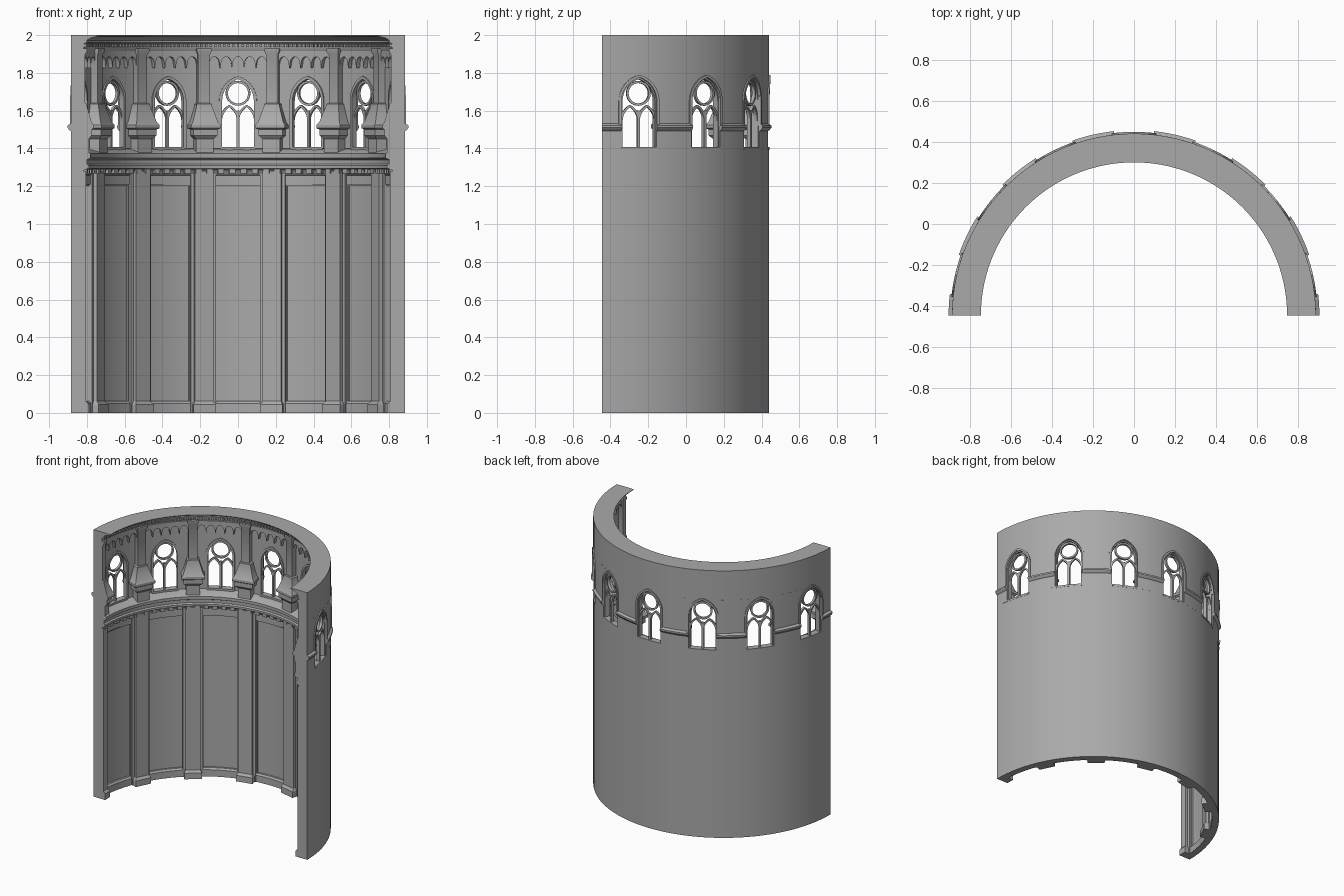
import bpy, bmesh, math
from math import sin, cos, pi, radians, sqrt

if "Cube" in bpy.data.objects:
    bpy.data.objects.remove(bpy.data.objects["Cube"])

BAYS = 7
BAY = pi / BAYS
CY, R, RIN = -0.445, 0.885, 0.85      # arc centre, outer and inner wall radius
RU = 0.87                             # radius at which widths are measured
HW, SILL, SPRING, APEX = 0.095, 1.4, 1.65, 1.775
bay_angles = [(i - BAYS // 2) * BAY for i in range(BAYS)]
pier_angles = [(i - BAYS / 2) * BAY for i in range(BAYS + 1)]
parts = {}


def mesh_of(name):
    return parts.setdefault(name, bmesh.new())


def polar(a, r, z):
    return (r * sin(a), CY + r * cos(a), z)


def skin(name, rings, closed=False):
    """Join equal rings of points into a tube, capped unless closed."""
    bm = mesh_of(name)
    rows = [[bm.verts.new(p) for p in ring] for ring in rings]
    n = len(rows[0])
    for i in range(len(rows) if closed else len(rows) - 1):
        p, q = rows[i], rows[(i + 1) % len(rows)]
        for j in range(n):
            k = (j + 1) % n
            bm.faces.new((p[j], p[k], q[k], q[j]))
    if not closed:
        bm.faces.new(rows[0])
        bm.faces.new(rows[-1])


def sweep(name, profile, a0, a1, steps):
    """Sweep an (r, z) profile, or a profile depending on angle, along the arc."""
    angles = [a0 + (a1 - a0) * i / steps for i in range(steps + 1)]
    fn = profile if callable(profile) else lambda a: profile
    skin(name, [[polar(a, r, z) for r, z in fn(a)] for a in angles])


def block(r0, r1, z0, z1):
    return [(r0, z0), (r1, z0), (r1, z1), (r0, z1)]


def ring(name, profile):
    sweep(name, profile, -pi / 2, pi / 2, BAYS * 8)


def pier(name, a, levels):
    """Stack of straight sections (z, half width, inner radius), halved at the ends."""
    lo = 0 if a < -1.5 else 1
    hi = 0 if a > 1.5 else 1
    rings = []
    for z, w, r in levels:
        pts = [(-w * lo, r), (w * hi, r), (w * hi, R - 0.015), (-w * lo, R - 0.015)]
        rings.append([(u * cos(a) + d * sin(a), CY + d * cos(a) - u * sin(a), z)
                      for u, d in pts])
    skin(name, rings)


def arch(hw, spring, apex, n=8):
    """Pointed arch from right springing over the apex to the left."""
    rad = (hw * hw + (apex - spring) ** 2) / (2 * hw)
    end = math.asin((apex - spring) / rad)
    half = [(hw - rad + rad * cos(end * i / n), spring + rad * sin(end * i / n))
            for i in range(n + 1)]
    return half + [(-u, z) for u, z in half[-2::-1]]


def bar(name, a, pts, width, r0, r1, closed=False):
    """Rectangular bar along a path drawn on the wall around angle a."""
    rings, n = [], len(pts)
    for i, (u, z) in enumerate(pts):
        p = pts[(i - 1) % n] if closed else pts[max(i - 1, 0)]
        q = pts[(i + 1) % n] if closed else pts[min(i + 1, n - 1)]
        length = math.hypot(q[0] - p[0], q[1] - p[1])
        nu, nz = -(q[1] - p[1]) / length * width / 2, (q[0] - p[0]) / length * width / 2
        rings.append([polar(a + (u + s * nu) / RU, r, z + s * nz)
                      for s, r in ((-1, r0), (-1, r1), (1, r1), (1, r0))])
    skin(name, rings, closed)


def head_height(u):
    rad = (HW * HW + (APEX - SPRING) ** 2) / (2 * HW)
    return SPRING + sqrt(max(rad ** 2 - (abs(u) + rad - HW) ** 2, 0))


# Wall: lower drum, upper drum, piers between windows and arched window heads
ring("lower_wall", block(0.86, R, 0, SILL))
ring("upper_wall", block(RIN, R, 1.78, 2.0))
win = HW / RU
for a in pier_angles:
    sweep("window_piers", block(RIN, R, SILL, 1.78), max(a - BAY / 2 + win, -pi / 2),
          min(a + BAY / 2 - win, pi / 2), 6)
for a in bay_angles:
    sweep("window_heads", lambda t: block(RIN, R, head_height((t - a) * RU), 1.78),
          a - win, a + win, 20)

# Base plinth, lower cornice and crowning cornice
ring("plinth", [(0.87, 0), (0.835, 0), (0.835, 0.05), (0.845, 0.062), (0.87, 0.062)])
ring("lower_cornice", [(0.87, 1.25), (0.83, 1.26), (0.815, 1.285), (0.79, 1.295), (0.79, 1.31),
                       (0.80, 1.318), (0.80, 1.34), (0.78, 1.35), (0.78, 1.372),
                       (0.795, 1.382), (0.87, 1.4)])
ring("crown_cornice", [(0.86, 1.91), (0.825, 1.915), (0.815, 1.935), (0.815, 1.955),
                       (0.80, 1.96), (0.80, 1.972), (0.78, 1.985), (0.748, 1.993),
                       (0.745, 2.0), (0.86, 2.0)])

# Dentils under the two cornices
for name, count, box in (("lower_dentils", 6, block(0.8, 0.84, 1.268, 1.292)),
                         ("crown_dentils", 15, block(0.803, 0.83, 1.937, 1.953))):
    step = BAY / count
    for i in range(BAYS * count):
        mid = -pi / 2 + (i + 0.5) * step
        sweep(name, box, mid - step * 0.27, mid + step * 0.27, 1)

# Pilasters of the lower storey, with buttress and shaft above
for a in pier_angles:
    pier("pilaster_backings", a, [(0, 0.068, 0.825), (1.27, 0.068, 0.825)])
    pier("pilasters", a, [(0, 0.06, 0.79), (0.045, 0.06, 0.79), (0.062, 0.05, 0.805),
                          (1.28, 0.05, 0.805)])
    pier("buttresses", a, [(1.375, 0.047, 0.79), (1.45, 0.047, 0.79), (1.468, 0.065, 0.775),
                           (1.5, 0.065, 0.775), (1.507, 0.08, 0.765), (1.525, 0.08, 0.765),
                           (1.54, 0.068, 0.775), (1.625, 0.042, 0.8), (1.635, 0.042, 0.8),
                           (1.64, 0.032, 0.805)])
    pier("shafts", a, [(1.63, 0.031, 0.81), (1.895, 0.031, 0.81), (1.915, 0.04, 0.8),
                       (1.93, 0.04, 0.8)])

# Framed wall panels
for a in bay_angles:
    side = 9.3 * pi / 180
    sweep("panel_lintels", block(0.838, 0.87, 1.21, 1.27), a - side, a + side, 8)
    path = [(-0.128, 0.06), (-0.128, 1.208), (0.128, 1.208), (0.128, 0.06)]
    for p, q in zip(path, path[1:]):
        n = 8 if p[1] == q[1] else 1
        line = [(p[0] + (q[0] - p[0]) * i / n, p[1] + (q[1] - p[1]) * i / n)
                for i in range(n + 1)]
        bar("panel_frames", a, line, 0.014, 0.845, 0.87)

# Hanging arcade below the crown
ARCHES = 5
for a in bay_angles:
    span = BAY - 0.07

    def scallop(t):
        x = ((t - a) / span + 0.5) * ARCHES
        f = 2 * abs((x + 1e-6) % 1 - 0.5)
        return block(0.825, 0.86, 1.825 + 0.06 * sqrt(max(1 - f ** 2.5, 0)), 1.92)
    sweep("arcade", scallop, a - span / 2, a + span / 2, ARCHES * 10)

# Windows: frames, hoods, mullions and tracery
for a in bay_angles:
    outline = [(HW, SILL)] + arch(HW, SPRING, APEX) + [(-HW, SILL)]
    bar("window_frames", a, outline, 0.016, 0.842, 0.878)
    bar("window_sills", a, [(-HW, SILL), (0, SILL), (HW, SILL)], 0.014, 0.842, 0.887)
    hood = [(HW + 0.006, 1.52)] + arch(HW + 0.006, SPRING, APEX + 0.008) + [(-HW - 0.006, 1.52)]
    bar("window_hoods", a, hood, 0.014, 0.87, 0.893)
    bar("mullions", a, [(0, SILL), (0, 1.6)], 0.014, 0.855, 0.877)
    for s in (-1, 1):
        lancet = [(u + s * 0.046, z) for u, z in arch(0.046, 1.545, 1.625, 6)]
        bar("lancet_tracery", a, lancet, 0.012, 0.857, 0.875)
    circle = [(0.06 * cos(i * pi / 12), 1.692 + 0.06 * sin(i * pi / 12)) for i in range(24)]
    bar("round_tracery", a, circle, 0.012, 0.857, 0.875, True)

# Outer string course between the windows
course = [(0.88, 1.49), (0.893, 1.497), (0.902, 1.51), (0.902, 1.522), (0.88, 1.535)]
for a in pier_angles:
    sweep("string_course", course, max(a - BAY / 2 + win, -pi / 2),
          min(a + BAY / 2 - win, pi / 2), 6)

# Finish meshes with one stone colour
stone = bpy.data.materials.new("grey_stone")
stone.use_nodes = True
colour = (0.4, 0.4, 0.4, 1)
stone.diffuse_color = colour
stone.node_tree.nodes["Principled BSDF"].inputs["Base Color"].default_value = colour
bpy.ops.object.select_all(action="DESELECT")
for name, bm in parts.items():
    bmesh.ops.recalc_face_normals(bm, faces=bm.faces)
    mesh = bpy.data.meshes.new(name)
    bm.to_mesh(mesh)
    bm.free()
    mesh.materials.append(stone)
    obj = bpy.data.objects.new(name, mesh)
    bpy.context.collection.objects.link(obj)
    obj.select_set(True)
    bpy.context.view_layer.objects.active = obj
bpy.ops.object.shade_smooth_by_angle(angle=radians(30))
